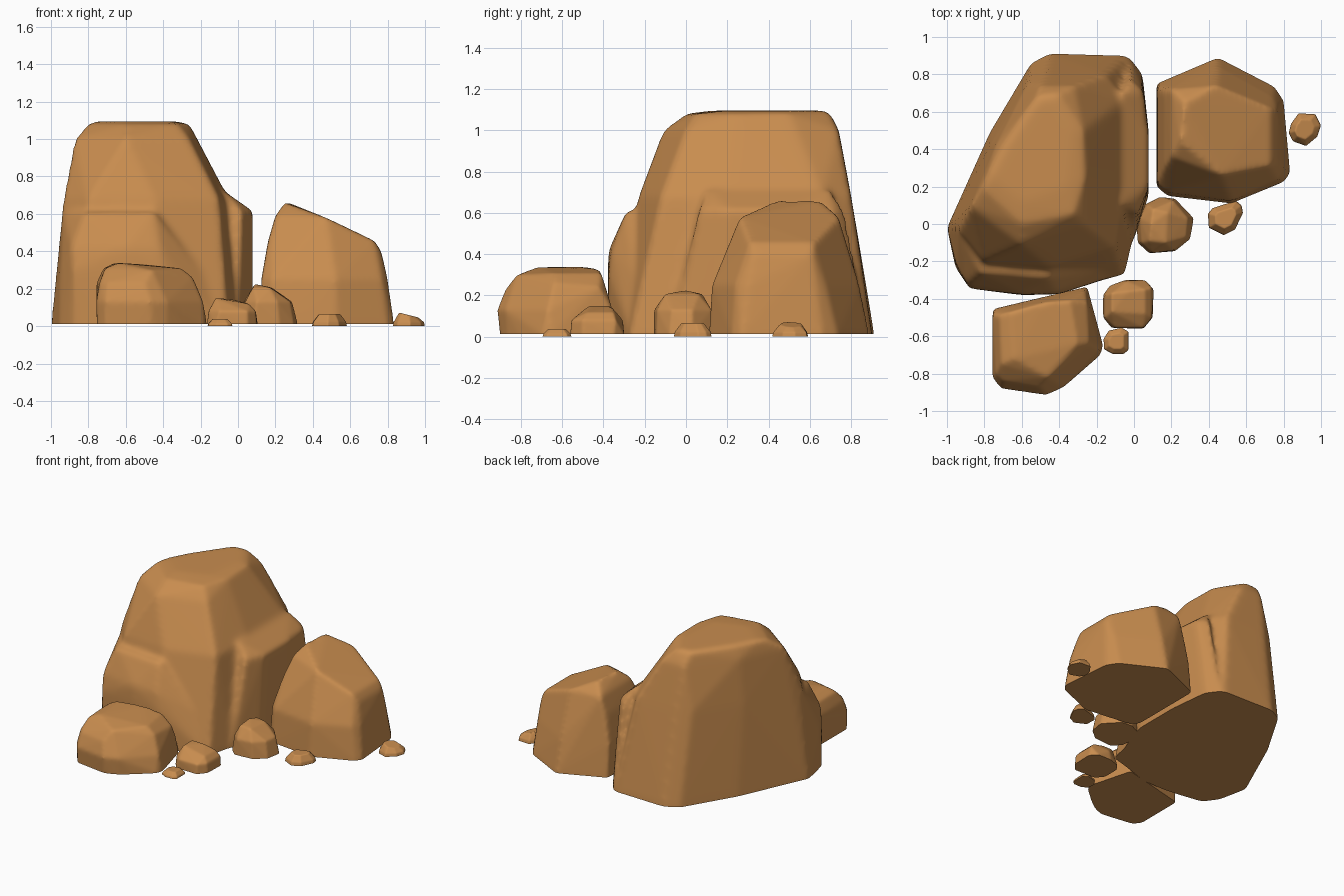
import bpy, bmesh

if "Cube" in bpy.data.objects:
    bpy.data.objects.remove(bpy.data.objects["Cube"])

mat = bpy.data.materials.new("sandstone_brown")
mat.diffuse_color = (0.58, 0.265, 0.078, 1)
mat.use_nodes = True
mat.node_tree.nodes["Principled BSDF"].inputs["Base Color"].default_value = mat.diffuse_color


def add_hull(bm, points, floor):
    """Convex lump; the lowest points are repeated below ground so the cut stays crisp."""
    low = [(x, y, floor - 0.2) for x, y, z in points if z <= floor + 0.001]
    part = bmesh.new()
    for p in points + low:
        part.verts.new(p)
    res = bmesh.ops.convex_hull(part, input=part.verts[:])
    junk = [g for g in res["geom_interior"] + res["geom_unused"] if isinstance(g, bmesh.types.BMVert)]
    bmesh.ops.delete(part, geom=list(set(junk)), context='VERTS')
    bmesh.ops.recalc_face_normals(part, faces=part.faces[:])
    tmp = bpy.data.meshes.new("tmp")
    part.to_mesh(tmp)
    bm.from_mesh(tmp)
    part.free()
    bpy.data.meshes.remove(tmp)


def ring(z, *xy):
    return [(x, y, z) for x, y in xy]


def rock(name, hulls, floor, voxel, smooth=12):
    """Fuse hulls, wear the edges round, then slice flat at the floor."""
    bm = bmesh.new()
    for h in hulls:
        add_hull(bm, h, floor)
    me = bpy.data.meshes.new(name)
    bm.to_mesh(me)
    bm.free()
    ob = bpy.data.objects.new(name, me)
    bpy.context.collection.objects.link(ob)
    # union the hulls first so no inner walls pit the surface
    if len(hulls) > 1:
        bpy.context.view_layer.objects.active = ob
        ob.select_set(True)
        bpy.ops.object.mode_set(mode='EDIT')
        bpy.ops.mesh.select_all(action='SELECT')
        bpy.ops.mesh.intersect_boolean(operation='UNION', use_self=True, solver='EXACT')
        bpy.ops.object.mode_set(mode='OBJECT')
        ob.select_set(False)
    rm = ob.modifiers.new("fuse", 'REMESH')
    rm.mode = 'VOXEL'
    rm.voxel_size = voxel
    sm = ob.modifiers.new("wear", 'SMOOTH')
    sm.factor = 0.5
    sm.iterations = smooth
    worn = bpy.data.meshes.new_from_object(ob.evaluated_get(bpy.context.evaluated_depsgraph_get()))
    ob.modifiers.clear()
    bm = bmesh.new()
    bm.from_mesh(worn)
    cut = bmesh.ops.bisect_plane(bm, geom=bm.verts[:] + bm.edges[:] + bm.faces[:],
                                 plane_co=(0, 0, floor), plane_no=(0, 0, -1), clear_outer=True)
    edges = [g for g in cut["geom_cut"] if isinstance(g, bmesh.types.BMEdge)]
    bmesh.ops.holes_fill(bm, edges=edges, sides=0)
    bm.to_mesh(me)
    bm.free()
    bpy.data.meshes.remove(worn)
    me.materials.clear()
    me.materials.append(mat)
    bpy.context.view_layer.objects.active = ob
    ob.select_set(True)
    bpy.ops.object.shade_smooth_by_angle(angle=0.8)
    ob.select_set(False)


G = 0.012  # floor of the large rocks

# tall rock: main mass, front ledge, right ledge
main = (ring(G, (-1, -.02), (-.95, -.2), (-.85, -.3), (-.4, -.36), (-.05, -.27), (0, -.05), (.04, .3),
             (.04, .8), (-.04, .9), (-.45, .912), (-.55, .86), (-.77, .49))
        + ring(.68, (-.935, -.03), (-.8, -.2), (-.45, -.23), (-.1, -.12), (-.05, .2), (-.05, .66),
               (-.15, .8), (-.47, .8), (-.57, .75), (-.77, .42))
        + ring(1.0, (-.875, .09), (-.6, -.11), (-.26, 0), (-.23, .2), (-.23, .52), (-.32, .74),
               (-.5, .74), (-.74, .42))
        + ring(1.08, (-.81, .19), (-.6, 0), (-.32, .05), (-.26, .25), (-.27, .5), (-.4, .7))
        + ring(1.095, (-.78, .27), (-.6, .12), (-.36, .2), (-.33, .5), (-.42, .68), (-.52, .68), (-.7, .42)))
front_ledge = (ring(G, (-1, -.02), (-.955, -.23), (-.88, -.33), (-.6, -.375), (-.4, -.375), (-.08, -.27), (-.5, 0))
               + ring(.3, (-.97, -.02), (-.95, -.22), (-.88, -.345), (-.6, -.38), (-.4, -.375), (-.2, -.25))
               + ring(.42, (-.955, -.02), (-.89, -.32), (-.6, -.375), (-.42, -.36))
               + ring(.61, (-.935, -.05), (-.82, -.26), (-.45, -.29), (-.4, -.15), (-.6, 0)))
right_ledge = (ring(G, (0, -.08), (.078, .15), (.078, .5), (.045, .8), (-.02, .885), (-.3, .5))
               + ring(.615, (.02, .06), (.078, .2), (.078, .48), (.05, .71), (-.02, .77), (-.2, .4))
               + ring(.715, (-.065, .1), (-.065, .7), (-.2, .4)))
rock("tall_rock", [main, front_ledge, right_ledge], G, 0.018, 12)

# medium slanted rock on the right
slanted = (ring(G, (.12, .75), (.45, .89), (.75, .735), (.8, .66), (.835, .27), (.8, .225), (.52, .11), (.18, .15), (.12, .2))
           + ring(.25, (.125, .73), (.8, .3), (.77, .24), (.52, .125), (.18, .17), (.125, .22), (.45, .84), (.74, .68))
           + [(.16, .3, .45), (.16, .7, .45), (.2, .36, .59), (.25, .44, .66), (.27, .65, .66), (.2, .72, .58),
              (.47, .26, .58), (.73, .31, .455), (.73, .62, .455), (.765, .33, .4), (.765, .61, .4), (.44, .74, .58)])
rock("slanted_rock", [slanted], G, 0.014)

# low boulder at the front left
low = (ring(G, (-.75, -.46), (-.25, -.335), (-.165, -.65), (-.18, -.7), (-.38, -.85), (-.47, -.88), (-.7, -.85), (-.75, -.81))
       + ring(.13, (-.755, -.455), (-.26, -.355), (-.185, -.67), (-.38, -.875), (-.47, -.915), (-.71, -.88), (-.757, -.82))
       + ring(.23, (-.757, -.48), (-.74, -.8), (-.7, -.84), (-.5, -.875))
       + [(-.72, -.49, .31), (-.71, -.75, .308), (-.66, -.47, .338), (-.64, -.72, .338), (-.46, -.82, .3),
          (-.34, -.41, .308), (-.3, -.64, .308), (-.25, -.42, .24), (-.24, -.64, .26), (-.48, -.42, .328)])
rock("low_boulder", [low], G, 0.011)

# two small stones
stone = (ring(G, (.01, .04), (.02, -.1), (.08, -.155), (.22, -.145), (.3, -.08), (.32, .03), (.22, .135), (.14, .145), (.05, .1))
         + ring(.13, (.03, .03), (.04, -.1), (.1, -.155), (.21, -.14), (.28, -.07), (.29, .03), (.21, .125), (.07, .1))
         + ring(.207, (.08, -.09), (.17, -.1), (.18, .06), (.1, .08))
         + [(.09, 0, .225)])
rock("round_stone", [stone], G, 0.007)
stone = (ring(G, (-.165, -.38), (-.165, -.5), (-.12, -.555), (.05, -.56), (.1, -.5), (.105, -.35), (.06, -.3), (-.05, -.3), (-.13, -.33))
         + ring(.08, (-.157, -.38), (-.157, -.5), (-.1, -.555), (.05, -.555), (.095, -.5), (.095, -.34), (-.04, -.305))
         + [(-.12, -.47, .15), (-.12, -.37, .15), (.06, -.48, .118), (.06, -.35, .118), (-.03, -.36, .143)])
rock("small_stone", [stone], G, 0.007)


# pebbles: outline around the centre, a slightly narrower belt and a small sloping top
def pebble(name, x, y, h, top, slope, outline):
    pts = [(x + a * s, y + b * s, z) for s, z in ((1, 0), (.95, h * .35)) for a, b in outline]
    pts += [(x + a * top, y + b * top, h - slope * a * top) for a, b in outline]
    rock(name, [pts], 0, 0.004, 6)


pebble("front_pebble", -.095, -.625, .038, .6, 0,
       [(.065, -.05), (.065, .05), (.03, .071), (-.04, .055), (-.068, .01), (-.065, -.045), (-.02, -.07), (.04, -.07)])
pebble("middle_pebble", .49, .03, .066, .6, 0,
       [(.093, .03), (.085, .07), (.055, .095), (-.07, .055), (-.095, .025), (-.09, -.05), (-.01, -.09), (.05, -.06)])
pebble("right_pebble", .91, .507, .06, .6, .25,
       [(.09, .02), (.06, .08), (-.03, .085), (-.07, .03), (-.083, -.02), (-.06, -.065), (.01, -.09), (.07, -.04)])
